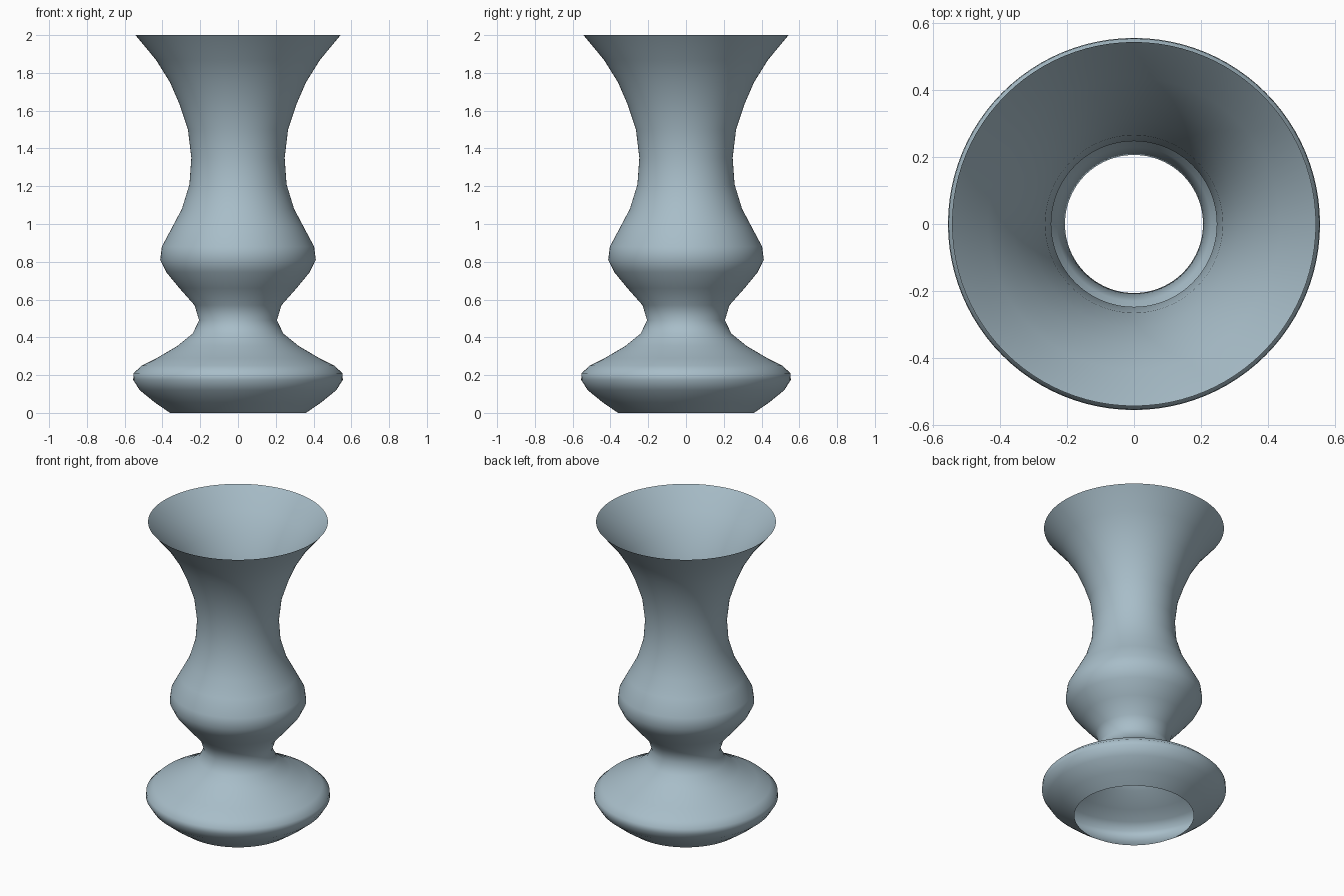
import bpy, bmesh, math

if "Cube" in bpy.data.objects:
    bpy.data.objects.remove(bpy.data.objects["Cube"])

# Vase wall outline as (radius, height), from the foot to the rim
PROFILE = [
    (0.36, 0.00), (0.44, 0.055), (0.52, 0.12), (0.555, 0.175), (0.553, 0.21),
    (0.51, 0.25), (0.43, 0.29), (0.32, 0.355), (0.24, 0.42), (0.206, 0.49),
    (0.23, 0.57), (0.31, 0.66), (0.38, 0.745), (0.412, 0.81), (0.403, 0.88),
    (0.35, 0.98), (0.297, 1.08), (0.257, 1.21), (0.247, 1.35), (0.265, 1.50),
    (0.31, 1.635), (0.36, 1.75), (0.435, 1.87), (0.543, 2.00),
]
SEGMENTS = 96

# Thin open shell turned around the z axis
bm = bmesh.new()
rings = []
for r, z in PROFILE:
    rings.append([bm.verts.new((r * math.cos(2 * math.pi * i / SEGMENTS),
                                r * math.sin(2 * math.pi * i / SEGMENTS), z))
                  for i in range(SEGMENTS)])
for low, high in zip(rings, rings[1:]):
    for i in range(SEGMENTS):
        j = (i + 1) % SEGMENTS
        bm.faces.new((low[i], low[j], high[j], high[i])).smooth = True

mesh = bpy.data.meshes.new("vase")
bm.to_mesh(mesh)
bm.free()
vase = bpy.data.objects.new("vase", mesh)
bpy.context.collection.objects.link(vase)

# Pale blue-grey glaze
glaze = bpy.data.materials.new("pale_blue_grey")
glaze.diffuse_color = (0.39, 0.51, 0.58, 1.0)
glaze.use_nodes = True
glaze.node_tree.nodes["Principled BSDF"].inputs["Base Color"].default_value = glaze.diffuse_color
mesh.materials.append(glaze)
